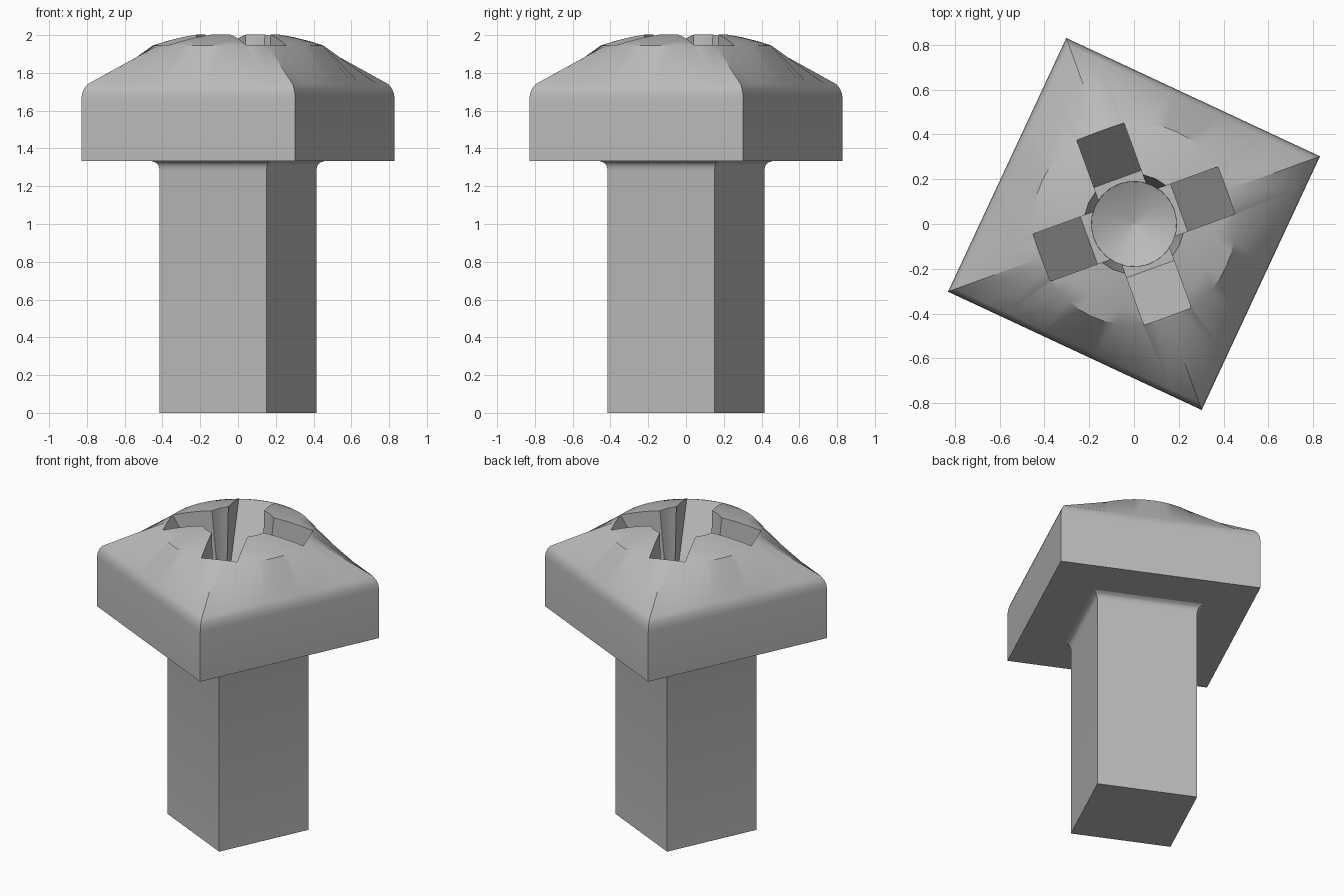
import bpy, bmesh, math
from mathutils import Matrix

cube = bpy.data.objects.get("Cube")
if cube:
    bpy.data.objects.remove(cube, do_unlink=True)

TURN = math.radians(20)          # the square corners point along this angle
QUARTER = math.pi / 2

metal = bpy.data.materials.new("grey_metal")
metal.use_nodes = True
GREY = (0.5, 0.5, 0.5, 1)
metal.diffuse_color = GREY
metal.node_tree.nodes["Principled BSDF"].inputs["Base Color"].default_value = GREY


def make_object(name, bm):
    bmesh.ops.recalc_face_normals(bm, faces=bm.faces)
    mesh = bpy.data.meshes.new(name)
    bm.to_mesh(mesh)
    bm.free()
    mesh.materials.append(metal)
    obj = bpy.data.objects.new(name, mesh)
    bpy.context.collection.objects.link(obj)
    return obj


def loft(name, rings, sides):
    """Skin rings of (corner radius, height, squareness) and cap both ends."""
    bm = bmesh.new()
    loops = []
    for radius, z, square in rings:
        loop = []
        for i in range(sides):
            a = 2 * math.pi * i / sides
            on_square = math.cos(QUARTER / 2) / math.cos(a % QUARTER - QUARTER / 2)
            r = radius * (1 + square * (on_square - 1))
            loop.append(bm.verts.new((r * math.cos(a + TURN), r * math.sin(a + TURN), z)))
        loops.append(loop)
    for low, high in zip(loops, loops[1:]):
        for i in range(sides):
            j = (i + 1) % sides
            bm.faces.new((low[i], low[j], high[j], high[i]))
    bm.faces.new(loops[0])
    bm.faces.new(loops[-1])
    return make_object(name, bm)


def slot_bar(name, turn):
    """Bar with sloping ends that cuts two opposite slots."""
    half = 0.112
    profile = [(-0.214, 1.53), (0.214, 1.53), (0.523, 2.1), (-0.523, 2.1)]
    bm = bmesh.new()
    face = bm.faces.new([bm.verts.new((x, -half, z)) for x, z in profile])
    out = bmesh.ops.extrude_face_region(bm, geom=[face])
    moved = [v for v in out["geom"] if isinstance(v, bmesh.types.BMVert)]
    bmesh.ops.translate(bm, verts=moved, vec=(0, 2 * half, 0))
    bmesh.ops.rotate(bm, verts=bm.verts, matrix=Matrix.Rotation(turn, 3, 'Z'))
    return make_object(name, bm)


def activate(obj):
    bpy.ops.object.select_all(action='DESELECT')
    obj.select_set(True)
    bpy.context.view_layer.objects.active = obj


# Square head with rounded shoulder, blending into a round dome
R = 0.883
shoulder = [(R, 1.333, 1), (R, 1.66, 1), (R * 0.995, 1.69, 1),
            (R * 0.983, 1.715, 1), (R * 0.96, 1.74, 1)]
dome = [(r, 2.0215 - 0.373 * r * r, 0) for r in (0.453, 0.38, 0.3, 0.2, 0.1, 0.01)]
head = loft("head", shoulder + dome, 48)

# Cross recess: two bars and a tapered core with a conical floor
core = loft("recess_core", [(0.002, 1.42, 0), (0.19, 1.52, 0), (0.23, 2.1, 0)], 24)
cutters = [core, slot_bar("slot_a", TURN), slot_bar("slot_b", TURN + QUARTER)]
activate(head)
for cutter in cutters:
    cutter.hide_render = True
    mod = head.modifiers.new("recess", 'BOOLEAN')
    mod.operation = 'DIFFERENCE'
    mod.solver = 'EXACT'
    mod.object = cutter
    bpy.ops.object.modifier_apply(modifier=mod.name)
for cutter in cutters:
    bpy.data.objects.remove(cutter, do_unlink=True)

# Square shank flaring into the underside of the head
S = 0.441
shank = loft("shank", [(S, 0, 1), (S, 1.285, 1), (S * 1.015, 1.31, 1),
                       (S * 1.05, 1.325, 1), (S * 1.11, 1.334, 1)], 4)

for part in (head, shank):
    activate(part)
    bpy.ops.object.shade_smooth_by_angle(angle=math.radians(35))
